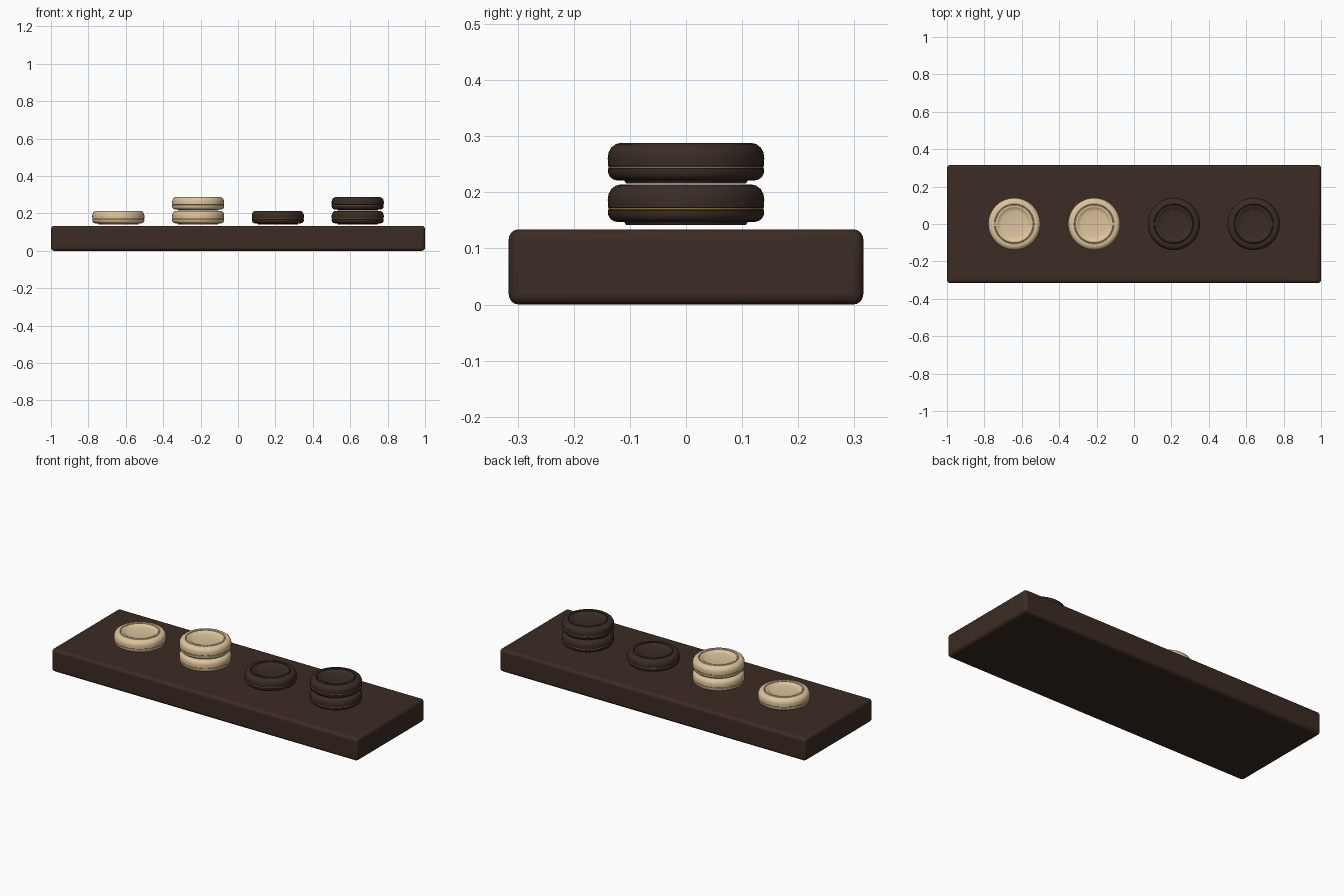
import bpy, bmesh, math

if "Cube" in bpy.data.objects:
    bpy.data.objects.remove(bpy.data.objects["Cube"])


def material(name, rgb):
    m = bpy.data.materials.new(name)
    m.diffuse_color = (*rgb, 1)
    m.use_nodes = True
    m.node_tree.nodes["Principled BSDF"].inputs["Base Color"].default_value = m.diffuse_color
    return m


WOOD = material("dark wood", (0.045, 0.024, 0.017))
IVORY = material("ivory", (0.73, 0.55, 0.33))
EBONY = material("ebony", (0.042, 0.025, 0.018))
GOLD = material("gold", (0.45, 0.28, 0.07))


def smooth(ob, angle):
    bpy.ops.object.select_all(action='DESELECT')
    ob.select_set(True)
    bpy.context.view_layer.objects.active = ob
    bpy.ops.object.shade_smooth_by_angle(angle=math.radians(angle))


def lathe(name, profile, loc, mat, steps=64, closed=False):
    """Spin a (radius, height) profile around z."""
    bm = bmesh.new()
    verts = [bm.verts.new((r, 0, z)) for r, z in profile]
    pairs = list(zip(verts, verts[1:]))
    if closed:
        pairs.append((verts[-1], verts[0]))
    edges = [bm.edges.new(p) for p in pairs]
    bmesh.ops.spin(bm, geom=verts + edges, cent=(0, 0, 0), axis=(0, 0, 1),
                   angle=math.tau, steps=steps)
    bmesh.ops.remove_doubles(bm, verts=bm.verts, dist=1e-5)
    bmesh.ops.recalc_face_normals(bm, faces=bm.faces)
    me = bpy.data.meshes.new(name)
    bm.to_mesh(me)
    bm.free()
    ob = bpy.data.objects.new(name, me)
    bpy.context.collection.objects.link(ob)
    ob.location = loc
    me.materials.append(mat)
    smooth(ob, 40)
    return ob


# Board with rounded edges
bpy.ops.mesh.primitive_cube_add(size=1, location=(0, 0, 0.067))
board = bpy.context.object
board.name = "board"
board.scale = (2, 0.632, 0.134)
bpy.ops.object.transform_apply(location=False, rotation=False, scale=True)
board.data.materials.append(WOOD)
bevel = board.modifiers.new("rounded edges", 'BEVEL')
bevel.width = 0.018
bevel.segments = 4
smooth(board, 40)

# Playing piece outline: narrow foot, rounded rim, raised ring, shallow dish
BODY = [(0, 0), (0.107, 0), (0.11, 0.005), (0.122, 0.005), (0.130, 0.007),
        (0.136, 0.012), (0.139, 0.019), (0.139, 0.026), (0.137, 0.0275),
        (0.137, 0.0295), (0.139, 0.031), (0.1395, 0.045), (0.138, 0.055),
        (0.133, 0.064), (0.125, 0.070), (0.116, 0.072), (0.107, 0.072),
        (0.105, 0.068), (0.102, 0.068), (0.100, 0.071), (0.094, 0.072),
        (0.088, 0.070), (0.084, 0.066), (0.070, 0.0635), (0.045, 0.0615),
        (0, 0.060)]
BAND = [(0.134, 0.0265), (0.1385, 0.0272), (0.1385, 0.0298), (0.134, 0.0305)]

# Alternating single pieces and stacks of two
for x, count, mat, label in ((-0.64, 1, IVORY, "light_single"),
                             (-0.213, 2, IVORY, "light_stack"),
                             (0.213, 1, EBONY, "dark_single"),
                             (0.64, 2, EBONY, "dark_stack")):
    for i in range(count):
        loc = (x, 0, 0.142 + 0.074 * i)
        lathe(f"{label}_piece_{i + 1}", BODY, loc, mat)
        lathe(f"{label}_band_{i + 1}", BAND, loc, GOLD, closed=True)
